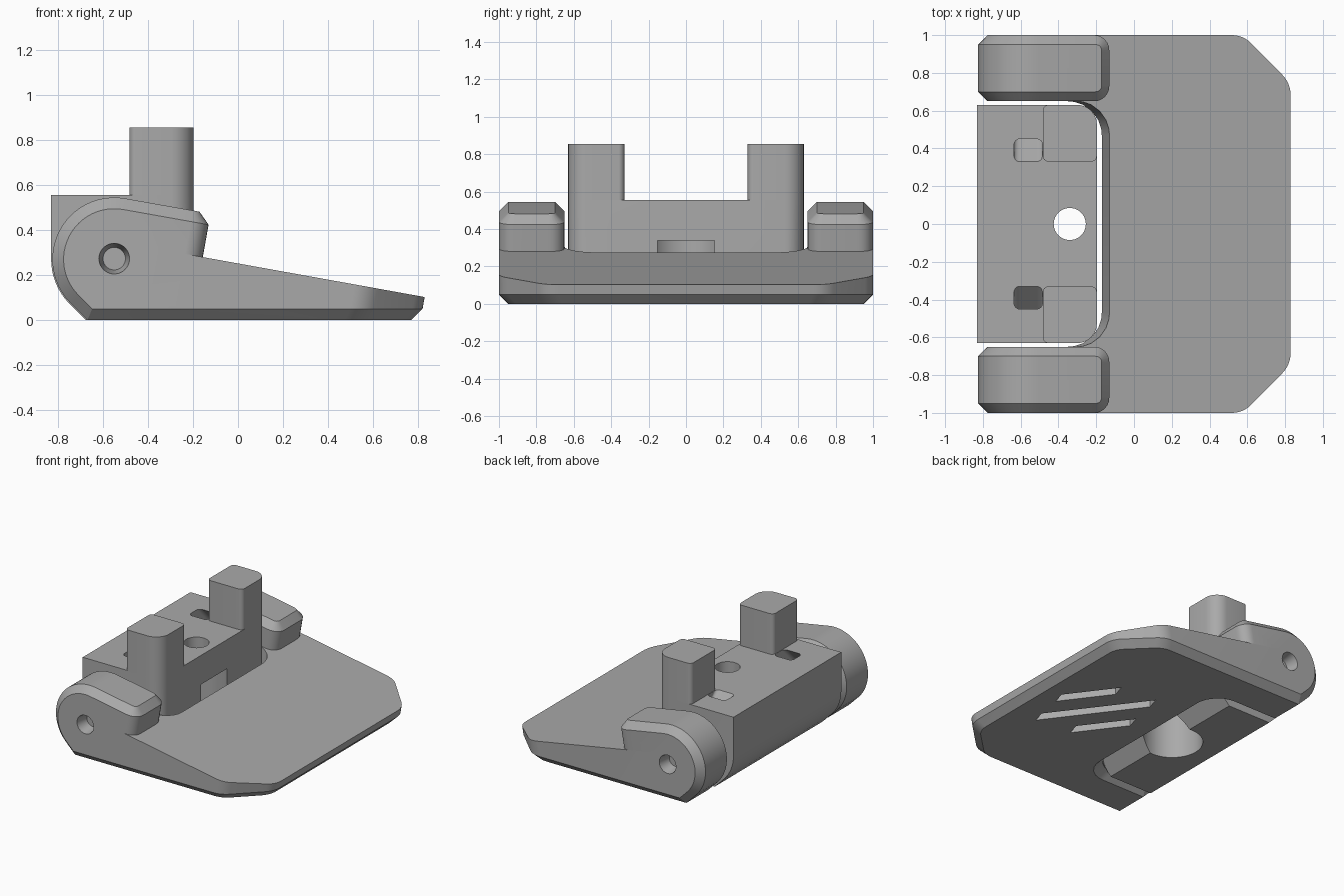
import bpy, bmesh
from math import cos, sin, radians, tan
from mathutils import Vector, Matrix

if "Cube" in bpy.data.objects:
    bpy.data.objects.remove(bpy.data.objects["Cube"])

grey = bpy.data.materials.new("plain grey")
grey.use_nodes = True
COLOUR = (0.4, 0.4, 0.4, 1)
grey.diffuse_color = COLOUR
grey.node_tree.nodes["Principled BSDF"].inputs["Base Color"].default_value = COLOUR

HINGE = Vector((-0.55, 0.27))
SLOPE = 0.18


def make(name, bm):
    bmesh.ops.recalc_face_normals(bm, faces=bm.faces)
    mesh = bpy.data.meshes.new(name)
    bm.to_mesh(mesh)
    bm.free()
    mesh.materials.append(grey)
    obj = bpy.data.objects.new(name, mesh)
    bpy.context.collection.objects.link(obj)
    return obj


def loft(loops):
    """Skin equal-length closed loops and cap both ends."""
    bm = bmesh.new()
    rings = [[bm.verts.new(p) for p in loop] for loop in loops]
    n = len(rings[0])
    for a, b in zip(rings, rings[1:]):
        for i in range(n):
            j = (i + 1) % n
            bm.faces.new((a[i], a[j], b[j], b[i]))
    bm.faces.new(rings[0][::-1])
    bm.faces.new(rings[-1])
    bmesh.ops.recalc_face_normals(bm, faces=bm.faces)
    return bm


def rounded(corners, steps=6):
    """Plan outline from (x, y, radius) corners."""
    out = []
    for i, (x, y, r) in enumerate(corners):
        p = Vector((x, y))
        a = (Vector(corners[i - 1][:2]) - p).normalized()
        b = (Vector(corners[(i + 1) % len(corners)][:2]) - p).normalized()
        if r == 0:
            out.append(p)
            continue
        half = a.angle(b) / 2
        s, e = p + a * r / tan(half), p + b * r / tan(half)
        c = p + (a + b).normalized() * r / sin(half)
        for k in range(steps + 1):
            d = s.lerp(e, k / steps) - c
            # even spacing is close enough on these short arcs
            out.append(c + d.normalized() * r)
    return out


def lift(outline, z, shift=0.0):
    return [(p.x + shift, p.y, z) for p in outline]


def prism_xz(points, y0, y1):
    return loft([[(x, y, z) for x, z in points] for y in (y0, y1)])


def cylinder(r1, r2, depth, matrix):
    bm = bmesh.new()
    bmesh.ops.create_cone(bm, cap_ends=True, segments=40, radius1=r1,
                          radius2=r2, depth=depth, matrix=matrix)
    return bm


def combine(obj, bm, operation="DIFFERENCE"):
    """Apply a boolean with a temporary tool mesh."""
    tool = make("tool", bm)
    tool.hide_render = True
    mod = obj.modifiers.new("cut", "BOOLEAN")
    mod.object, mod.operation, mod.solver = tool, operation, "EXACT"
    graph = bpy.context.evaluated_depsgraph_get()
    mesh = bpy.data.meshes.new_from_object(obj.evaluated_get(graph))
    obj.modifiers.clear()
    obj.data = mesh
    bpy.data.objects.remove(tool)


def heel_arc(r, end):
    """Round heel with a 45 degree tangent running to the ground."""
    pts = [(HINGE.x - r * 1.4142 + HINGE.y, 0)]
    for k in range(25):
        a = radians(225 + (end - 225) * k / 24)
        pts.append((HINGE.x + r * cos(a), HINGE.y + r * sin(a)))
    return pts


# Sole plate: chamfered plan with a sloping top
def sole_plan(d):
    return rounded([(-0.5, -1 + d, 0), (0.56 - d / 2, -1 + d, 0.15),
                    (0.82 - d, -0.745 + d / 2, 0.15), (0.82 - d, 0.745 - d / 2, 0.15),
                    (0.56 - d / 2, 1 - d, 0.15), (-0.5, 1 - d, 0)])


bm = loft([lift(sole_plan(0.05), 0), lift(sole_plan(0), 0.05),
           lift(sole_plan(0), 0.45, 0.4 * SLOPE)])
res = bmesh.ops.bisect_plane(bm, geom=bm.verts[:] + bm.edges[:] + bm.faces[:],
                             plane_co=(-0.24, 0, 0.295), plane_no=(SLOPE, 0, 1),
                             clear_outer=True)
rim = [e for e in res["geom_cut"] if isinstance(e, bmesh.types.BMEdge)]
bmesh.ops.holes_fill(bm, edges=rim, sides=0)
foot = make("foot", bm)


# Slot for the ankle, leaning with the sole and flared underneath
def slot_plan(d):
    x, y = -0.13 + d, 0.65 + d
    return rounded([(-1, -y, 0), (x, -y, 0.18), (x, y, 0.18), (-1, y, 0)])


combine(foot, loft([lift(slot_plan(0.06), -0.01, -0.285 * SLOPE),
                    lift(slot_plan(0), 0.05, -0.225 * SLOPE),
                    lift(slot_plan(0), 0.6, 0.325 * SLOPE)]))

# Diagonal grooves under the sole
for offset, length in ((-0.22, 0.42), (0, 0.8), (0.22, 0.42)):
    bm = bmesh.new()
    bmesh.ops.create_cube(bm, size=1)
    along, across = Vector((-0.6, 0.8, 0)), Vector((0.8, 0.6, 0))
    for v in bm.verts:
        u, w, h = v.co
        v.co = (Vector((0.34, 0, h * 0.1)) + along * (u * length + w * 0.06)
                + across * (offset + w * 0.08))
    combine(foot, bm)

# Hinge ears with chamfered rims and blind pin holes
for side in (-1, 1):
    profile = heel_arc(0.275, 80) + [(-0.122, 0.473), (-0.206, 0)]
    bm = prism_xz(profile, side * 0.65, side)
    front = [e for e in bm.edges
             if all(v.co.x > -0.25 for v in e.verts)
             and abs(e.verts[0].co.y - e.verts[1].co.y) < 0.01]
    bmesh.ops.bevel(bm, geom=front, offset=0.08, segments=6, profile=0.5,
                    affect="EDGES")
    rim = []
    for e in bm.edges:
        a, b = (v.co for v in e.verts)
        low_cross = abs(a.y - b.y) > 0.2 and max(a.z, b.z) < 0.1
        if e.calc_face_angle(0) > 0.6 and not low_cross:
            rim.append(e)
    bmesh.ops.bevel(bm, geom=rim, offset=0.05, segments=1, profile=0.5,
                    affect="EDGES")
    combine(foot, bm, "UNION")
    spin = Matrix.Rotation(radians(-90 * side), 4, "X")
    place = Matrix.Translation((HINGE.x, side * 0.96, HINGE.y + 0.003))
    combine(foot, cylinder(0.05, 0.07, 0.1, place @ spin))

# Ankle block: rounded heel, rounded front corners, chamfered underside
block = make("ankle_block", prism_xz(
    heel_arc(0.28, 180) + [(-0.83, 0.555), (-0.197, 0.555), (-0.197, 0.13), (-0.32, 0)],
    -0.63, 0.63))
plan = rounded([(-0.9, -0.63, 0), (-0.197, -0.63, 0.1), (-0.197, 0.63, 0.1), (-0.9, 0.63, 0)])
combine(block, loft([lift(plan, -0.1), lift(plan, 0.7)]), "INTERSECT")

# Screw hole and wide recess below it
combine(block, cylinder(0.085, 0.085, 2, Matrix.Translation((-0.34, 0, 0))))
combine(block, cylinder(0.21, 0.21, 0.5, Matrix.Translation((-0.34, 0, 0.09))))

# Slanted sockets in the block top
for side in (-1, 1):
    hole = rounded([(-0.635, 0.33, 0.03), (-0.485, 0.33, 0.03),
                    (-0.485, 0.45, 0.03), (-0.635, 0.45, 0.03)])
    loops = [[(p.x, side * (p.y + 0.555 - z), z) for p in hole] for z in (0.4, 0.6)]
    combine(block, loft(loops))

# Upright posts
posts = []
for side, label in ((-1, "right"), (1, "left")):
    hi, lo = 0.63 * side, 0.33 * side
    plan = rounded([(-0.483, lo, 0.03), (-0.197, lo, 0.03),
                    (-0.197, hi, 0.1), (-0.483, hi, 0.03)])
    posts.append(make(label + "_post", loft([lift(plan, 0.55), lift(plan, 0.855)])))

# Smooth the curved walls, keep the edges sharp
bpy.ops.object.select_all(action="DESELECT")
for obj in [foot, block] + posts:
    obj.select_set(True)
    bpy.context.view_layer.objects.active = obj
bpy.ops.object.shade_smooth_by_angle(angle=radians(25))
